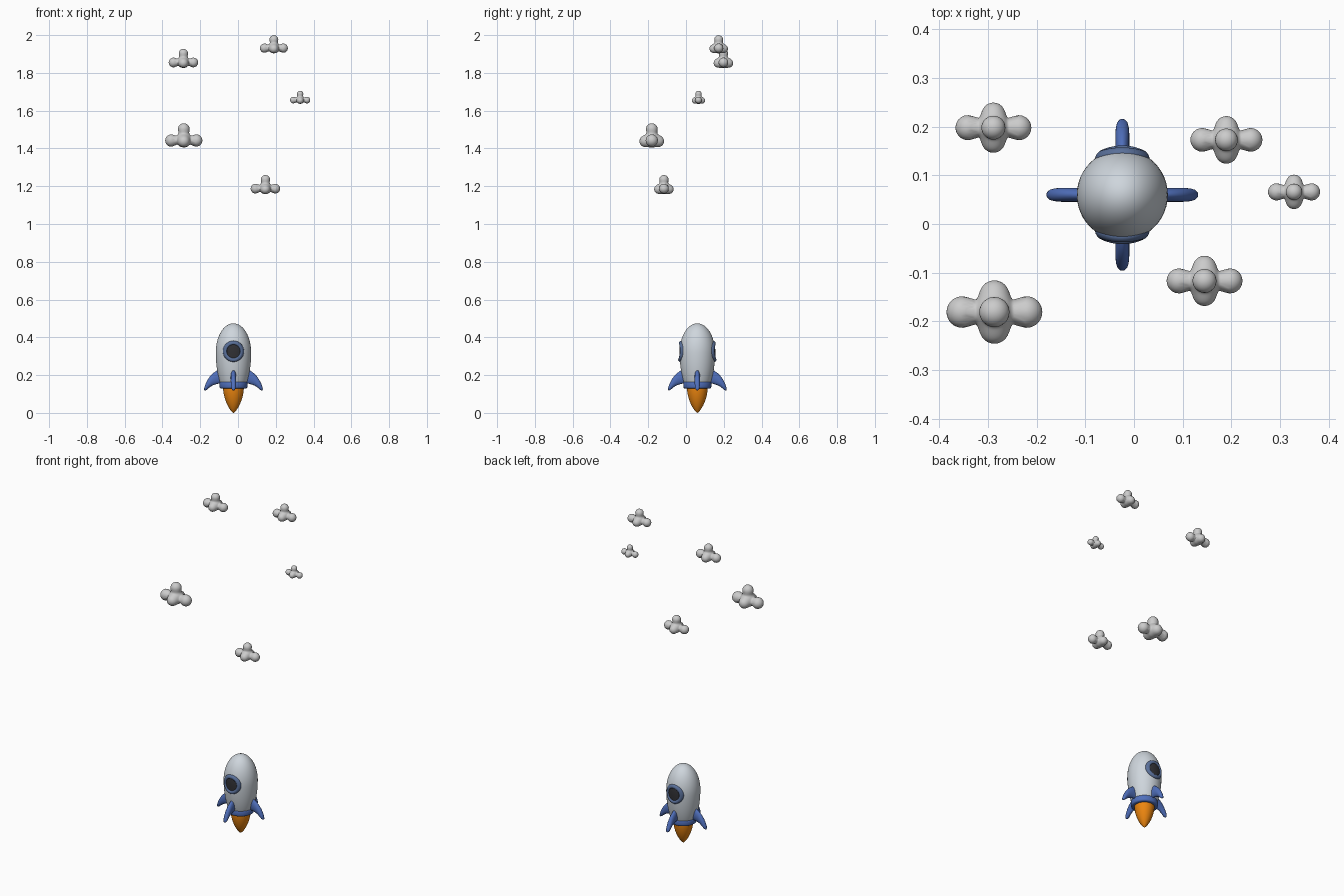
import bpy, bmesh
from math import sin, cos, pi, sqrt
from mathutils import Vector

if "Cube" in bpy.data.objects:
    bpy.data.objects.remove(bpy.data.objects["Cube"])

CX, CY = -0.024, 0.06  # rocket axis


def material(name, rgb):
    m = bpy.data.materials.new(name)
    m.diffuse_color = (*rgb, 1)
    m.use_nodes = True
    m.node_tree.nodes["Principled BSDF"].inputs["Base Color"].default_value = m.diffuse_color
    return m


HULL = material("hull_paint", (0.62, 0.67, 0.72))
BLUE = material("blue_paint", (0.08, 0.16, 0.50))
RIM = material("rim_paint", (0.10, 0.16, 0.32))
GLASS = material("dark_glass", (0.03, 0.03, 0.035))
FIRE = material("fire", (0.85, 0.24, 0.005))


def finish(name, bm, mat=None, loc=(CX, CY, 0)):
    bmesh.ops.remove_doubles(bm, verts=bm.verts, dist=1e-5)
    bmesh.ops.recalc_face_normals(bm, faces=bm.faces)
    me = bpy.data.meshes.new(name)
    bm.to_mesh(me)
    bm.free()
    me.shade_smooth()
    ob = bpy.data.objects.new(name, me)
    ob.location = loc
    bpy.context.collection.objects.link(ob)
    if mat:
        me.materials.append(mat)
    return ob


def skin(rows, wrap_rows=False):
    """Quads between closed loops of points."""
    bm = bmesh.new()
    vs = [[bm.verts.new(p) for p in row] for row in rows]
    n = len(vs[0])
    for i in range(len(vs) if wrap_rows else len(vs) - 1):
        a, b = vs[i], vs[(i + 1) % len(vs)]
        for j in range(n):
            k = (j + 1) % n
            bm.faces.new((a[j], a[k], b[k], b[j]))
    return bm


def lathe(name, profile, mat, n=48):
    rows = [[(r * cos(2 * pi * j / n), r * sin(2 * pi * j / n), z) for j in range(n)]
            for r, z in profile]
    return finish(name, skin(rows), mat)


def hull_radius(z):
    t = (z - 0.32) / (0.154 if z > 0.32 else 0.248)
    return 0.0936 * sqrt(max(0, 1 - t * t))


# Hull: egg-shaped lathe
zs = [0.15 + 0.17 * i / 10 for i in range(10)] + [0.32 + 0.154 * sin(pi / 2 * i / 16) for i in range(17)]
lathe("hull", [(0, 0.15)] + [(hull_radius(z), z) for z in zs], HULL)

# Engine collar
lathe("engine_collar", [(0, 0.130), (0.055, 0.129), (0.067, 0.129), (0.072, 0.132), (0.074, 0.139),
                        (0.074, 0.156), (0.072, 0.163), (0.067, 0.166), (0, 0.166)], BLUE)

# Flame
flame = [(0.055 * (1 - t ** 1.8) ** 0.75, 0.135 * (1 - t)) for t in [sin(pi / 2 * i / 20) for i in range(21)]]
lathe("flame", flame, FIRE)

# Portholes, wrapped on the hull front and back
PZ = 0.326


def on_hull(rho, a, h, side):
    x, z = rho * cos(a), PZ + rho * sin(a)
    return (x, side * (sqrt(hull_radius(z) ** 2 - x * x) + h), z)


for side, label in ((-1, "front"), (1, "back")):
    angles = [2 * pi * j / 48 for j in range(48)]
    rim = [[on_hull(0.0455 + 0.0105 * cos(b), a, 0.009 * sin(b), side) for a in angles]
           for b in [2 * pi * i / 14 for i in range(14)]]
    finish(label + "_porthole_rim", skin(rim, True), RIM)
    pane = [[on_hull(0.042 * i / 6, a, 0.002, side) for a in angles] for i in range(7)]
    finish(label + "_porthole_glass", skin(pane), GLASS)

# Fins: (upper r, z, lower r, z, half thickness), swept outwards
SECTIONS = [(0.050, 0.235, 0.050, 0.155, 0.014), (0.087, 0.225, 0.080, 0.155, 0.0145),
            (0.108, 0.210, 0.100, 0.149, 0.0145), (0.123, 0.195, 0.111, 0.145, 0.0145),
            (0.135, 0.178, 0.121, 0.139, 0.0142), (0.147, 0.155, 0.133, 0.130, 0.013),
            (0.153, 0.138, 0.141, 0.1225, 0.011), (0.156, 0.126, 0.148, 0.119, 0.007),
            (0.154, 0.120, 0.154, 0.120, 0)]
for k, label in enumerate(("right", "back", "left", "front")):
    rows = []
    for ur, uz, lr, lz, t in SECTIONS:
        rows.append([((ur + lr) / 2 + (ur - lr) / 2 * cos(a), t * sin(a),
                      (uz + lz) / 2 + (uz - lz) / 2 * cos(a))
                     for a in [2 * pi * j / 20 for j in range(20)]])
    finish(label + "_fin", skin(rows), BLUE).rotation_euler.z = k * pi / 2

# Clouds: smoothly blended spheres, surface found along rays from the middle
PUFFS = [((0, 0, 0.05), 0.42), ((-0.67, 0, 0), 0.33), ((0.67, 0, 0), 0.33), ((0, -0.35, -0.04), 0.31),
         ((0, 0.35, -0.04), 0.31), ((0, 0, 0.61), 0.315)]
PUFFS = [(Vector(c), r) for c, r in PUFFS]


def cloud_distance(p):
    d, k = 9.0, 0.16
    for c, r in PUFFS:
        e = (p - c).length - r
        h = max(k - abs(d - e), 0) / k
        d = min(d, e) - h * h * k / 4
    return d


def cloud_surface(direction):
    lo, hi = 0.0, 1.3
    for _ in range(16):
        mid = (lo + hi) / 2
        if cloud_distance(direction * mid) < 0:
            lo = mid
        else:
            hi = mid
    return direction * lo


bm = bmesh.new()
bmesh.ops.create_icosphere(bm, subdivisions=5, radius=1)
for v in bm.verts:
    v.co = cloud_surface(v.co.normalized())
first = None
for i, (x, y, z, s) in enumerate([(-0.289, 0.198, 1.855, 0.078), (0.190, 0.173, 1.931, 0.074),
                                  (0.329, 0.066, 1.656, 0.0535), (0.145, -0.117, 1.187, 0.078),
                                  (-0.287, -0.181, 1.442, 0.0985)]):
    if first is None:
        first = ob = finish("cloud_1", bm)
    else:
        ob = bpy.data.objects.new(f"cloud_{i + 1}", first.data)
        bpy.context.collection.objects.link(ob)
    ob.location = (x, y, z)
    ob.scale = (s, s, s)
